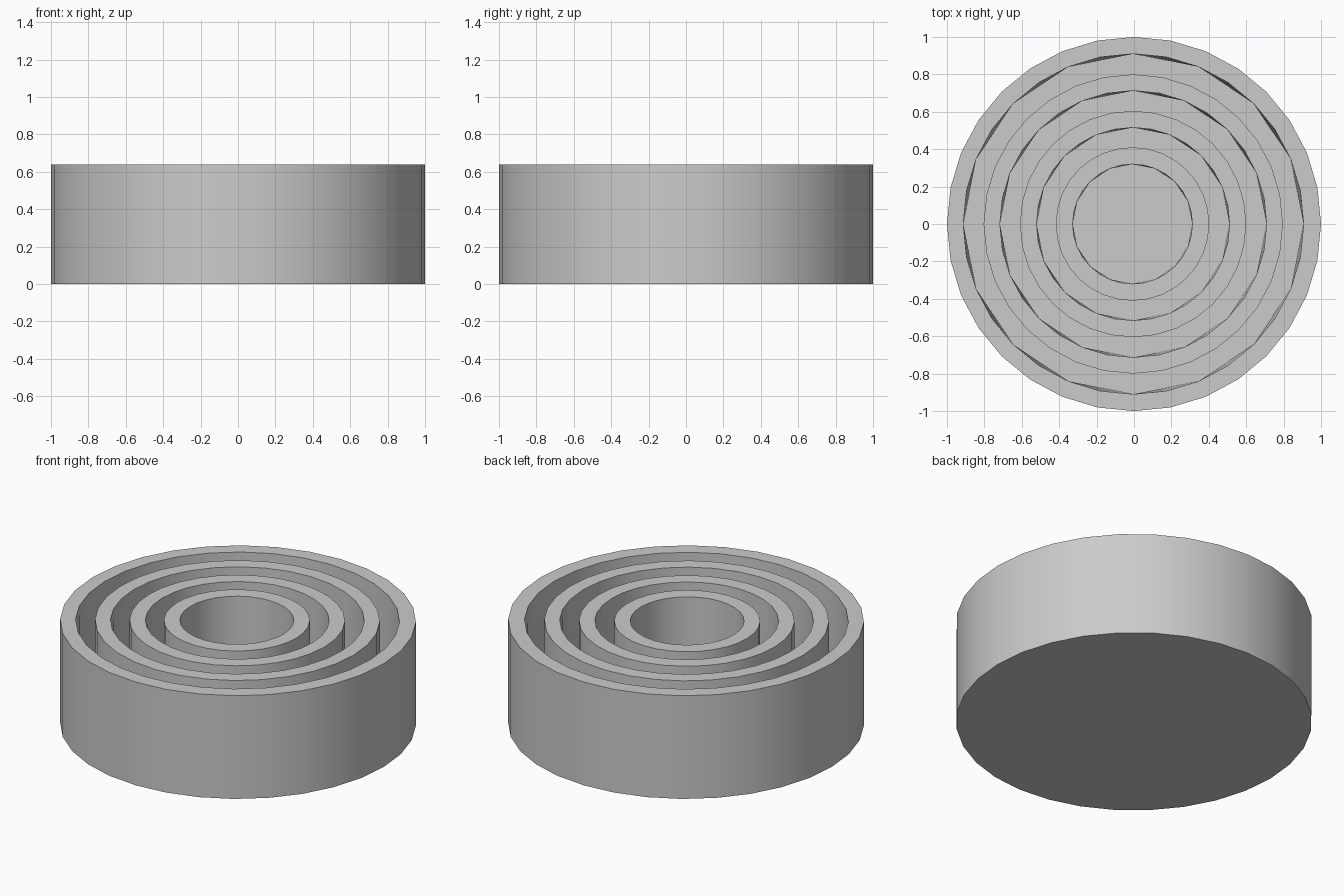
import bpy, bmesh, math

cube = bpy.data.objects.get("Cube")
if cube:
    bpy.data.objects.remove(cube, do_unlink=True)

SIDES = 32
HEIGHT = 0.64
FLOOR = 0.09

grey = bpy.data.materials.new("plain grey")
grey.use_nodes = True
colour = (0.6, 0.6, 0.6, 1)
grey.diffuse_color = colour
grey.node_tree.nodes["Principled BSDF"].inputs["Base Color"].default_value = colour


def loop(bm, radius, z, cx, coarse=False):
    """Circle of vertices; a coarse one has half as many corners."""
    verts = []
    for i in range(SIDES):
        a = math.tau * i / SIDES
        r = radius * math.cos(math.tau / SIDES) if coarse and i % 2 else radius
        verts.append(bm.verts.new((cx + r * math.cos(a), r * math.sin(a), z)))
    return verts


def wall(name, outer, inner, cx, bottom, closed):
    """Upright round wall, with a floor when closed."""
    bm = bmesh.new()
    loops = [loop(bm, outer, bottom, 0 if closed else cx),
             loop(bm, outer, HEIGHT, 0 if closed else cx),
             loop(bm, inner, HEIGHT, cx),
             loop(bm, inner, FLOOR, cx, coarse=True)]
    for a, b in zip(loops, loops[1:]):
        for i in range(SIDES):
            j = (i + 1) % SIDES
            bm.faces.new((a[i], a[j], b[j], b[i]))
    if closed:
        bm.faces.new(loops[0][::-1])
        bm.faces.new(loops[-1])
    mesh = bpy.data.meshes.new(name)
    bm.to_mesh(mesh)
    bm.free()
    mesh.materials.append(grey)
    obj = bpy.data.objects.new(name, mesh)
    bpy.context.collection.objects.link(obj)
    bpy.ops.object.select_all(action="DESELECT")
    obj.select_set(True)
    bpy.context.view_layer.objects.active = obj
    bpy.ops.object.shade_smooth_by_angle(angle=math.radians(30))


# Outer cup carries the floor; the nested rings stand on it
wall("outer_cup", 1.0, 0.91, -0.003, 0, True)
wall("large_ring", 0.80, 0.713, -0.004, FLOOR, False)
wall("middle_ring", 0.605, 0.516, -0.005, FLOOR, False)
wall("small_ring", 0.41, 0.32, -0.008, FLOOR, False)
